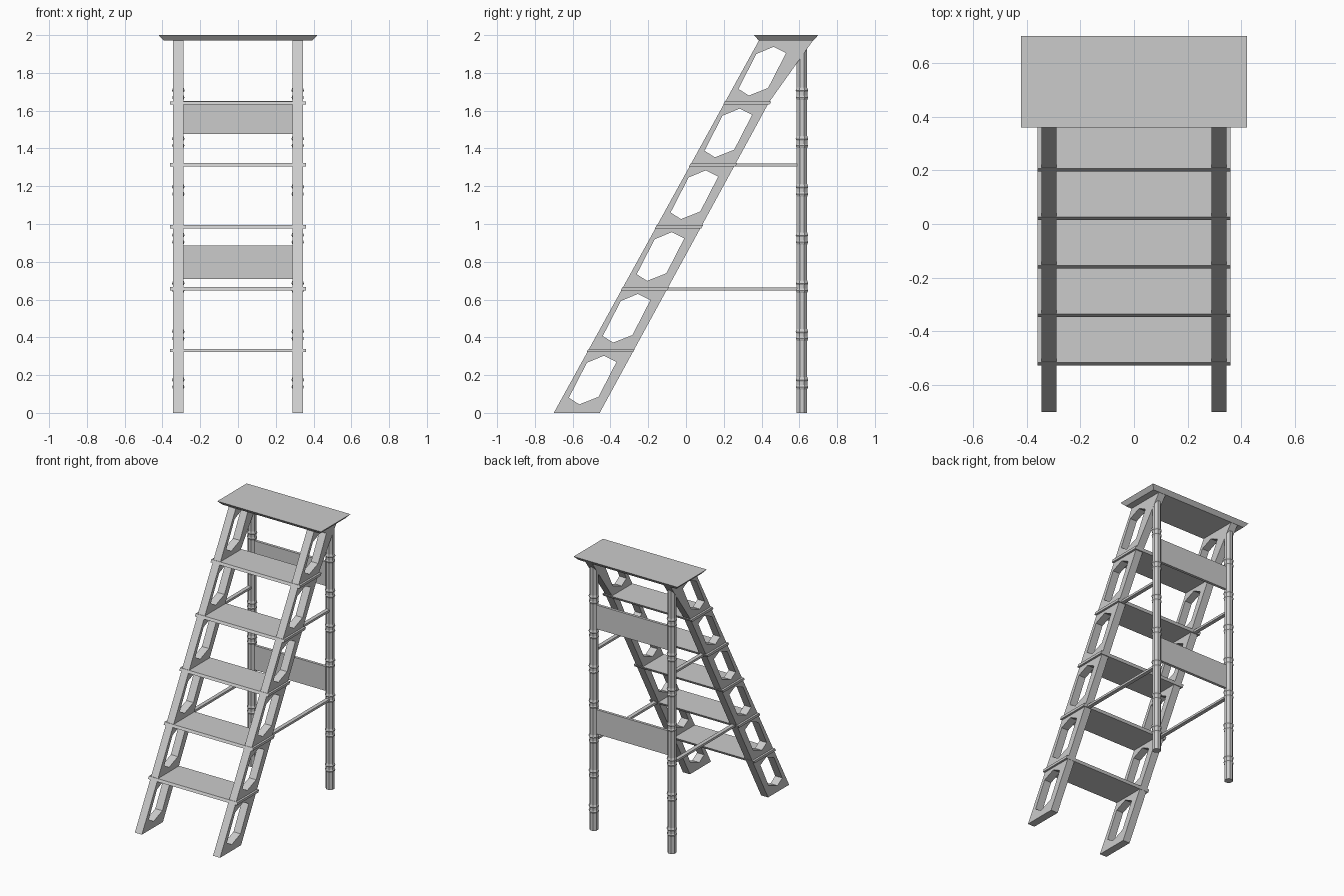
import bpy, bmesh, math

if "Cube" in bpy.data.objects:
    bpy.data.objects.remove(bpy.data.objects["Cube"])

SLOPE = 0.551          # rail lean: y per unit of z
PITCH = 0.3275         # height between steps


def add_object(name, bm):
    bmesh.ops.recalc_face_normals(bm, faces=bm.faces)
    me = bpy.data.meshes.new(name)
    bm.to_mesh(me)
    bm.free()
    ob = bpy.data.objects.new(name, me)
    bpy.context.collection.objects.link(ob)
    return ob


def box(name, x0, x1, y0, y1, z0, z1, inset=0.0):
    """Box whose bottom face is shrunk by inset."""
    bm = bmesh.new()
    bmesh.ops.create_cube(bm, size=1)
    for v in bm.verts:
        i = inset if v.co.z < 0 else 0
        v.co = (x1 - i if v.co.x > 0 else x0 + i,
                y1 - i if v.co.y > 0 else y0 + i,
                z1 if v.co.z > 0 else z0)
    return add_object(name, bm)


def side_plate(name, loops, x0, x1):
    """Flat (y, z) outline, first loop outer and the rest holes, extruded along x."""
    cu = bpy.data.curves.new(name, 'CURVE')
    cu.dimensions = '2D'
    cu.fill_mode = 'BOTH'
    cu.extrude = (x1 - x0) / 2
    for pts in loops:
        sp = cu.splines.new('POLY')
        sp.points.add(len(pts) - 1)
        for p, (y, z) in zip(sp.points, pts):
            p.co = (y, z, 0, 1)
        sp.use_cyclic_u = True
    tmp = bpy.data.objects.new(name + "_outline", cu)
    bpy.context.collection.objects.link(tmp)
    me = tmp.evaluated_get(bpy.context.evaluated_depsgraph_get()).to_mesh()
    bm = bmesh.new()
    bm.from_mesh(me)
    bpy.data.objects.remove(tmp)
    for v in bm.verts:
        y, z, x = v.co
        v.co = (x + (x0 + x1) / 2, y, z)
    bmesh.ops.remove_doubles(bm, verts=bm.verts, dist=1e-4)
    for f in bm.faces:
        f.smooth = False
    return add_object(name, bm)


def lathe(name, profile, x, y, sides=8):
    bm = bmesh.new()
    rings = []
    for r, z in profile:
        rings.append([bm.verts.new((x + r * math.cos((k + .5) * math.tau / sides),
                                    y + r * math.sin((k + .5) * math.tau / sides), z))
                      for k in range(sides)])
    for a, b in zip(rings, rings[1:]):
        for k in range(sides):
            n = (k + 1) % sides
            bm.faces.new((a[k], a[n], b[n], b[k]))
    bm.faces.new(rings[0])
    bm.faces.new(rings[-1])
    return add_object(name, bm)


# Top platform with sloped underside edges
box("top_platform", -0.42, 0.42, 0.36, 0.70, 1.972, 2.0, inset=0.025)

# Slanted side rails with six-sided cut-outs
outline = [(-0.70, 0), (-0.457, 0), (0.44, 1.645), (0.675, 1.975), (0.388, 1.975)]
hexagon = [(-0.62, 0.08), (-0.525, 0.265), (-0.434, 0.303),
           (-0.368, 0.27), (-0.463, 0.085), (-0.565, 0.045)]
holes = [[(y + 0.1795 * i, z + 0.327 * i) for y, z in hexagon] for i in range(6)]
for side, s in (("left", -1), ("right", 1)):
    a, b = sorted((s * 0.288, s * 0.345))
    side_plate("rail_" + side, [outline] + holes, a, b)

# Five steps, passing through the rails
for i in range(1, 6):
    z0, z1 = i * PITCH - 0.006, i * PITCH + 0.012
    front, back = -0.703, -0.457
    side_plate(f"step_{i}", [[(front + SLOPE * z0, z0), (back + SLOPE * z0, z0),
                              (back + SLOPE * z1, z1), (front + SLOPE * z1, z1)]],
               -0.36, 0.36)

# Bamboo-like rear legs with ringed joints
profile = [(0.030, 0)]
for j in range(7):
    z = 0.16 + 0.2553 * j
    profile += [(0.030, z - 0.035), (0.035, z - 0.022), (0.031, z - 0.012),
                (0.031, z + 0.006), (0.036, z + 0.014), (0.030, z + 0.030)]
profile.append((0.030, 1.975))
for side, s in (("left", -1), ("right", 1)):
    lathe("rear_leg_" + side, profile, s * 0.316, 0.614)
    # Horizontal braces from steps to legs
    for n, z in (("lower", 2 * PITCH), ("upper", 4 * PITCH)):
        box(f"brace_{n}_{side}", s * 0.316 - 0.014, s * 0.316 + 0.014,
            -0.457 + SLOPE * z - 0.03, 0.61, z - 0.006, z + 0.010)

# Rear cross boards
box("rear_board_lower", -0.30, 0.30, 0.604, 0.624, 0.708, 0.886)
box("rear_board_upper", -0.30, 0.30, 0.604, 0.624, 1.476, 1.652)
